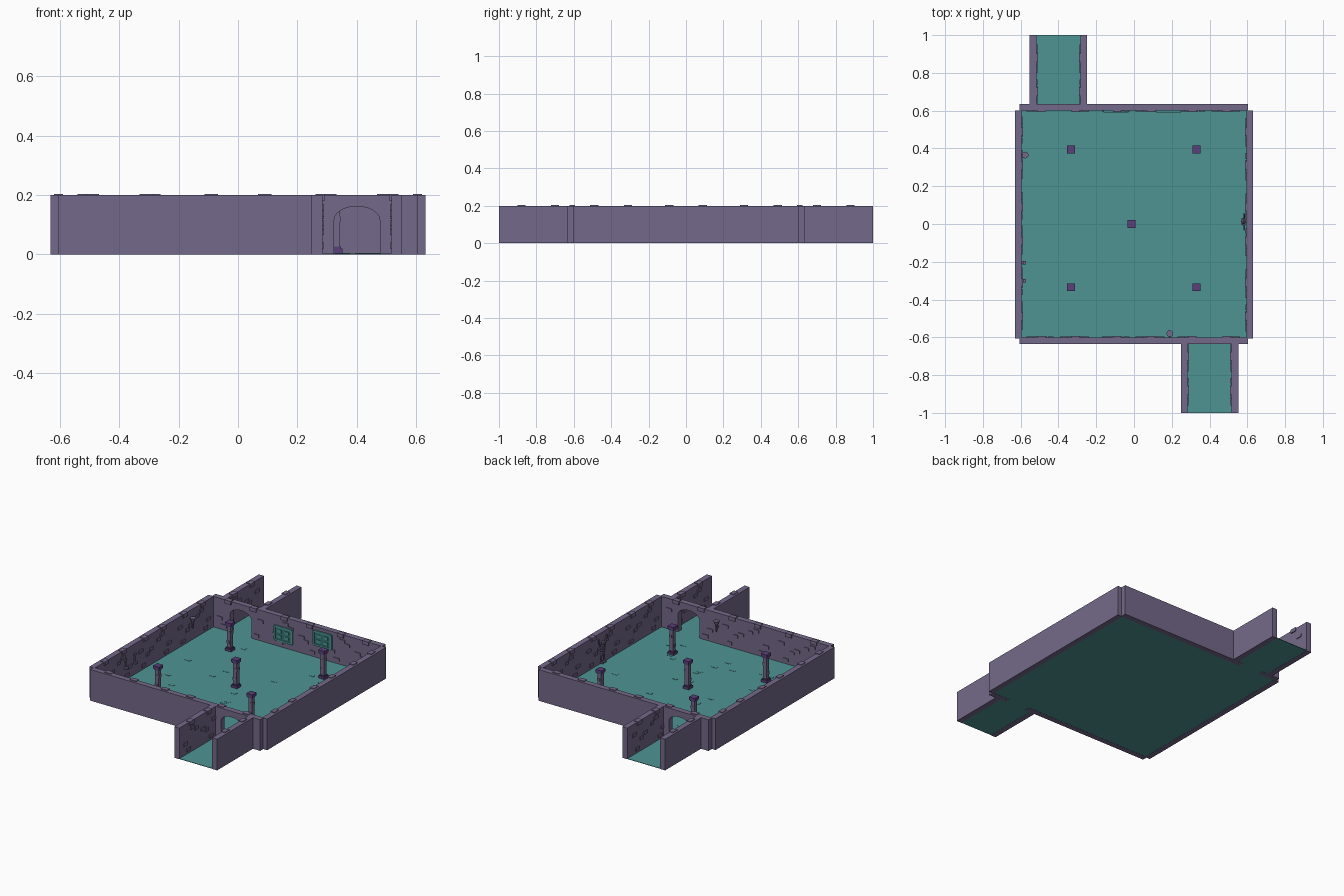
import bpy, bmesh, math, random
from mathutils import Vector, Matrix

if "Cube" in bpy.data.objects:
    bpy.data.objects.remove(bpy.data.objects["Cube"])

random.seed(4)


def material(name, rgb):
    m = bpy.data.materials.new(name)
    lin = [(c / 255 / 12.92) if c < 11 else ((c / 255 + 0.055) / 1.055) ** 2.4 for c in rgb]
    m.diffuse_color = (*lin, 1)
    m.use_nodes = True
    m.node_tree.nodes["Principled BSDF"].inputs["Base Color"].default_value = m.diffuse_color
    return m


STONE = material("stone purple", (116, 105, 138))
FLOOR = material("floor teal", (78, 148, 148))
TRIM = material("dark violet", (90, 64, 122))
PLAQUE = material("deep teal", (52, 116, 114))

H, T = 0.2, 0.036          # wall height and thickness
IX, IY = 0.595, 0.6        # inner half sizes of the room
DOOR = 0.40                # doorway centre (mirrored on the back wall)


def finish(name, bm, mat):
    bmesh.ops.recalc_face_normals(bm, faces=bm.faces)
    me = bpy.data.meshes.new(name)
    bm.to_mesh(me)
    bm.free()
    me.materials.append(mat)
    ob = bpy.data.objects.new(name, me)
    bpy.context.collection.objects.link(ob)
    return ob


def add_box(bm, lo, hi):
    lo, hi = Vector(lo), Vector(hi)
    size = [abs(v) for v in hi - lo]
    bmesh.ops.create_cube(bm, size=1, matrix=Matrix.Translation((lo + hi) / 2) @ Matrix.Diagonal((*size, 1)))


def boxes(name, mat, pairs):
    bm = bmesh.new()
    for lo, hi in pairs:
        add_box(bm, lo, hi)
    return finish(name, bm, mat)


def add_rod(bm, a, b, r1, r2, n=6):
    a, b = Vector(a), Vector(b)
    rot = (b - a).to_track_quat('Z', 'Y').to_matrix().to_4x4()
    bmesh.ops.create_cone(bm, cap_ends=True, segments=n, radius1=r1, radius2=r2, depth=(b - a).length,
                          matrix=Matrix.Translation((a + b) / 2) @ rot)


def arch_wall(name, cx, y0, y1):
    """Wall along x with an arched doorway."""
    hw, spring, rise = 0.077, 0.115, 0.047
    pts = [(-0.605, 0), (cx - hw, 0)]
    for i in range(13):
        a = math.pi * (1 - i / 12)
        pts.append((cx + hw * math.cos(a), spring + rise * math.sin(a)))
    pts += [(cx + hw, 0), (0.603, 0), (0.603, H), (-0.605, H)]
    bm = bmesh.new()
    f = bm.faces.new([bm.verts.new((x, y0, z)) for x, z in pts])
    ext = bmesh.ops.extrude_face_region(bm, geom=[f])
    bmesh.ops.translate(bm, vec=(0, y1 - y0, 0), verts=[v for v in ext["geom"] if isinstance(v, bmesh.types.BMVert)])
    finish(name, bm, STONE)


# brick pattern of one 0.4 wide wall tile: offset, height, width
FACE_BRICKS = [(-0.08, 0.158, 0.04), (-0.04, 0.138, 0.03), (0.14, 0.13, 0.042), (0.03, 0.105, 0.042),
               (0.066, 0.085, 0.032), (-0.15, 0.075, 0.04), (-0.12, 0.03, 0.04), (0.11, 0.03, 0.035)]


def bricks(name, origin, along, inward, centres, door=None):
    """Raised bricks on the inner face and top edge of a wall."""
    o, u, n = Vector(origin), Vector(along), Vector(inward)
    bm = bmesh.new()

    def brick(c, z0, z1, w, back, out):
        p = o + u * (c - w / 2) - n * back
        q = o + u * (c + w / 2) + n * out
        add_box(bm, (p.x, p.y, z0), (q.x, q.y, z1))

    for c in centres:
        for s in (-0.09, 0.09):
            brick(c + s, 0.18, 0.204, 0.044, 0.023, 0.007)
        for s, z, w in FACE_BRICKS:
            if door is not None and abs(c + s - door) < 0.105 and z < 0.17:
                continue
            brick(c + s, z - 0.01, z + 0.01, w, 0.005, 0.005)
    finish(name, bm, STONE)


# floors
boxes("room_floor", FLOOR, [((-0.597, -0.602, 0.001), (0.597, 0.602, 0.004))])
for name, s in (("back_passage_floor", 1), ("front_passage_floor", -1)):
    boxes(name, FLOOR, [((-s * DOOR - 0.117, s * 0.602, 0.001), (-s * DOOR + 0.117, s * 1.0, 0.004))])
slabs = []
for i in range(26):
    x, y = random.uniform(-0.52, 0.52), random.uniform(-0.52, 0.52)
    slabs.append(((x, y, 0.003), (x + 0.035, y + 0.02, 0.0055)))
boxes("floor_slabs", FLOOR, slabs)

# room walls
tiles = (-0.4, 0, 0.4)
for side, s in (("right", 1), ("left", -1)):
    boxes(side + "_wall", STONE, [((s * IX, -0.605, 0), (s * (IX + T), 0.602, H))])
    bricks(side + "_wall_bricks", (s * IX, 0, 0), (0, s, 0), (-s, 0, 0), tiles)
for side, s in (("back", 1), ("front", -1)):
    arch_wall(side + "_wall", -s * DOOR, s * IY, s * (IY + T))
    bricks(side + "_wall_bricks", (0, s * IY, 0), (1, 0, 0), (0, -s, 0), tiles, -s * DOOR)
    # passage walls
    for k in (-1, 1):
        x = -s * DOOR + k * 0.116
        nm = side + "_passage_wall_" + ("right" if k > 0 else "left")
        boxes(nm, STONE, [((x, s * (IY + T), 0), (x + k * T, s * 1.0, H))])
        bricks(nm + "_bricks", (x, 0, 0), (0, 1, 0), (-k, 0, 0), (s * 0.79,))

# columns
for i, (x, y) in enumerate([(-0.333, 0.395), (0.33, 0.395), (-0.013, 0), (-0.333, -0.335), (0.33, -0.335)]):
    def block(r, z0, z1):
        return ((x - r, y - r, z0), (x + r, y + r, z1))
    boxes(f"column_trim_{i}", TRIM, [block(0.021, 0.002, 0.02), block(0.017, 0.02, 0.026),
                                     block(0.017, 0.159, 0.166), block(0.021, 0.166, 0.185)])
    boxes(f"column_shaft_{i}", STONE, [block(0.013, 0.02, 0.165),
                                       ((x - 0.015, y - 0.015, 0.05), (x + 0.004, y + 0.004, 0.068)),
                                       ((x - 0.004, y - 0.015, 0.11), (x + 0.015, y + 0.015, 0.128))])

# teal wall plaques with a raised frame and grid
for i, (x, z) in enumerate([(-0.095, 0.088), (0.183, 0.13)]):
    w, h, y = 0.061, 0.043, IY - 0.009
    boxes(f"plaque_panel_{i}", PLAQUE, [((x - w, y + 0.003, z - h), (x + w, IY, z + h))])
    bars = [((x - w, y, z + k * h - 0.006), (x + w, IY, z + k * h + 0.006)) for k in (-1, 1)]
    bars += [((x + k * w - 0.006, y, z - h), (x + k * w + 0.006, IY, z + h)) for k in (-1, 1)]
    bars += [((x + a * 0.026 - 0.014, y, z + b * 0.017 - 0.009), (x + a * 0.026 + 0.014, IY, z + b * 0.017 + 0.009))
             for a in (-1, 1) for b in (-1, 1)]
    boxes(f"plaque_frame_{i}", FLOOR, bars)

# wall torches
for i, (x, y, wx, wy) in enumerate([(-0.576, 0.365, -IX, 0.365), (0.19, -0.58, 0.19, -IY)]):
    bm = bmesh.new()
    add_rod(bm, (x, y, 0.09), (x, y, 0.14), 0.004, 0.009, 8)
    add_rod(bm, (x, y, 0.14), (x, y, 0.158), 0.012, 0.018, 10)
    add_rod(bm, (wx, wy, 0.115), (x, y, 0.125), 0.005, 0.005)
    finish(f"wall_torch_{i}", bm, STONE)

# hanging bone figure on the right wall
bm = bmesh.new()
X, Y = 0.583, 0.012
bmesh.ops.create_icosphere(bm, subdivisions=1, radius=0.014, matrix=Matrix.Translation((X - 0.004, Y, 0.14)))
add_rod(bm, (X, Y, 0.07), (X, Y, 0.135), 0.004, 0.004)
for k in range(4):
    z, w = 0.088 + k * 0.011, 0.014 + k * 0.002
    add_box(bm, (X - 0.009, Y - w, z), (X + 0.008, Y + w, z + 0.005))
add_box(bm, (X - 0.006, Y - 0.015, 0.066), (X + 0.008, Y + 0.015, 0.076))
for s in (-1, 1):
    for a, b in (((0.016, 0.122), (0.034, 0.138)), ((0.034, 0.138), (0.042, 0.175)),
                 ((0.011, 0.07), (0.016, 0.042)), ((0.016, 0.042), (0.012, 0.015))):
        add_rod(bm, (X, Y + s * a[0], a[1]), (X, Y + s * b[0], b[1]), 0.0045, 0.0045)
    add_box(bm, (X - 0.014, Y + s * 0.007, 0.012), (X + 0.006, Y + s * 0.018, 0.02))
finish("hanging_bones", bm, STONE)

# shackles on the left wall
for i, y in enumerate((-0.205, -0.3)):
    boxes(f"shackle_{i}", STONE, [((-IX, y - 0.008, 0.13), (-IX + 0.01, y + 0.008, 0.146)),
                                  ((-IX + 0.004, y - 0.004, 0.09), (-IX + 0.009, y + 0.004, 0.13)),
                                  ((-IX + 0.002, y - 0.01, 0.08), (-IX + 0.022, y + 0.01, 0.09))])
